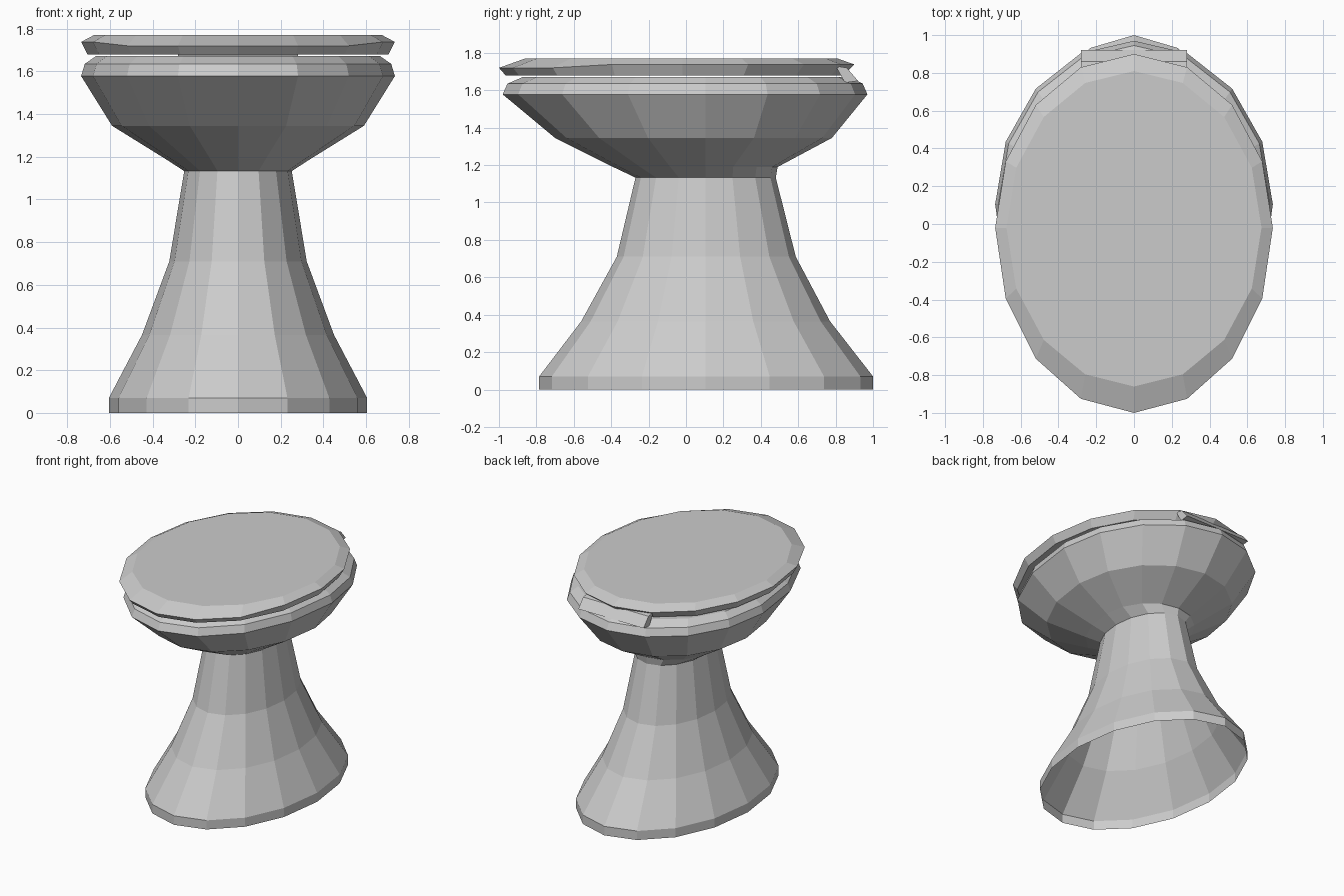
import bpy, bmesh, math

if "Cube" in bpy.data.objects:
    bpy.data.objects.remove(bpy.data.objects["Cube"])

SIDES = 16


def oval(bm, z, rx, front, back, mid, front_z=None):
    """Egg-shaped ring: widest at y=mid, reaching y=front and y=back."""
    ring = []
    for i in range(SIDES):
        a = 2 * math.pi * i / SIDES
        s = math.sin(a)
        y = mid + s * ((back - mid) if s > 0 else (mid - front))
        # optional height for the ring's front lip
        zz = front_z if front_z is not None and s < -0.7 else z
        ring.append(bm.verts.new((rx * math.cos(a), y, zz)))
    return ring


def finish(bm, name):
    bmesh.ops.recalc_face_normals(bm, faces=bm.faces)
    mesh = bpy.data.meshes.new(name)
    bm.to_mesh(mesh)
    bm.free()
    obj = bpy.data.objects.new(name, mesh)
    bpy.context.collection.objects.link(obj)
    return obj


def loft(name, rings, mid, cap_bottom=False, cap_top=False):
    bm = bmesh.new()
    loops = [oval(bm, *r[:4], mid, *r[4:]) for r in rings]
    for lo, hi in zip(loops, loops[1:]):
        for i in range(SIDES):
            j = (i + 1) % SIDES
            bm.faces.new((lo[i], lo[j], hi[j], hi[i]))
    if cap_bottom:
        bm.faces.new(loops[0][::-1])
    if cap_top:
        bm.faces.new(loops[-1])
    return finish(bm, name)


# flared foot, open underneath: (z, half width, front y, back y)
loft("pedestal", [
    (0.00, 0.605, -0.785, 1.00),
    (0.07, 0.605, -0.785, 1.00),
    (0.365, 0.45, -0.56, 0.77),
    (0.71, 0.322, -0.37, 0.587),
    (1.133, 0.252, -0.27, 0.48),
], 0.105)

# bowl with bevelled rim
loft("bowl", [
    (1.133, 0.252, -0.27, 0.48),
    (1.19, 0.34, -0.39, 0.49),
    (1.345, 0.59, -0.70, 0.78),
    (1.578, 0.735, -0.98, 0.97),
    (1.635, 0.718, -0.955, 0.945),
    (1.672, 0.665, -0.87, 0.87),
], 0.105, cap_top=True)

# lid with a drooping front lip
loft("lid", [
    (1.68, 0.705, -0.965, 0.84),
    (1.738, 0.735, -1.00, 0.90, 1.72),
    (1.77, 0.675, -0.86, 0.81),
], -0.02, cap_bottom=True, cap_top=True)

# slanted hinge strip joining lid and bowl at the back
bm = bmesh.new()
section = [(0.80, 1.73), (0.86, 1.72), (0.92, 1.65), (0.85, 1.64)]
ends = [[bm.verts.new((x, y, z)) for y, z in section] for x in (-0.28, 0.28)]
for i in range(4):
    j = (i + 1) % 4
    bm.faces.new((ends[0][i], ends[0][j], ends[1][j], ends[1][i]))
for end in ends:
    bm.faces.new(end)
finish(bm, "hinge")
